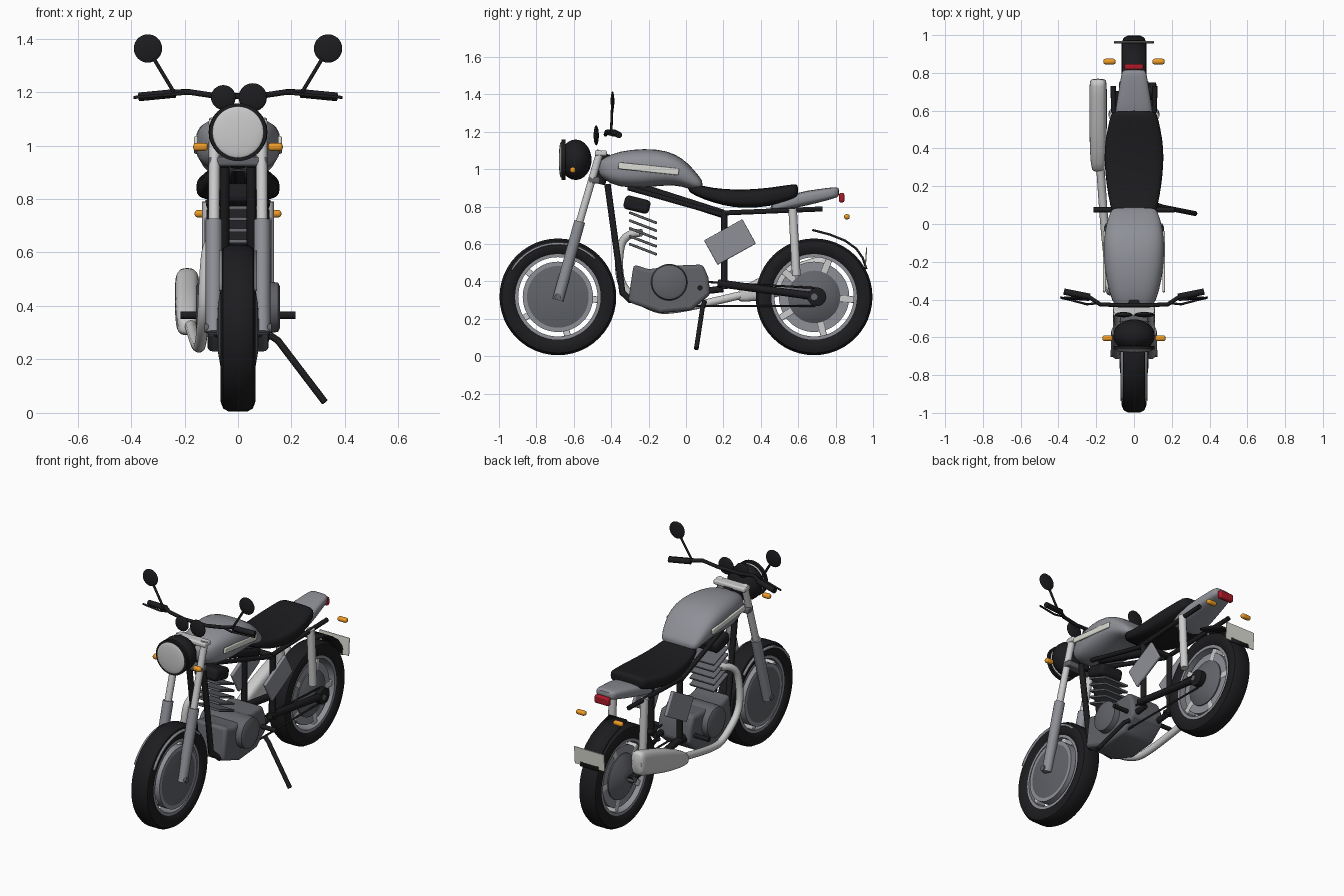
import bpy, bmesh, math
from math import sin, cos, pi, radians
from mathutils import Vector

if "Cube" in bpy.data.objects:
    bpy.data.objects.remove(bpy.data.objects["Cube"])


def material(name, *rgb):
    m = bpy.data.materials.new(name)
    m.diffuse_color = (*rgb, 1)
    m.use_nodes = True
    m.node_tree.nodes["Principled BSDF"].inputs["Base Color"].default_value = m.diffuse_color
    return m


BLACK = material("black", .012, .012, .014)
DARK = material("dark_metal", .12, .125, .14)
PAINT = material("grey_paint", .27, .28, .31)
CHROME = material("chrome", .6, .6, .62)
CREAM = material("cream", .72, .72, .66)
AMBER = material("amber", .85, .33, .02)
RED = material("red", .4, .01, .02)


def finish(ob, name, mat, angle=40):
    ob.name = name
    ob.data.materials.append(mat)
    bpy.ops.object.select_all(action='DESELECT')
    ob.select_set(True)
    bpy.context.view_layer.objects.active = ob
    bpy.ops.object.shade_smooth_by_angle(angle=radians(angle))
    return ob


def from_bmesh(bm, name, mat, angle=40):
    bmesh.ops.recalc_face_normals(bm, faces=bm.faces)
    me = bpy.data.meshes.new(name)
    bm.to_mesh(me)
    bm.free()
    ob = bpy.data.objects.new(name, me)
    bpy.context.collection.objects.link(ob)
    return finish(ob, name, mat, angle)


def box(name, loc, size, mat, rx=0, bevel=.005):
    bpy.ops.mesh.primitive_cube_add(size=1, location=loc, rotation=(radians(rx), 0, 0))
    ob = bpy.context.object
    ob.scale = size
    bpy.ops.object.transform_apply(location=False, rotation=False)
    b = ob.modifiers.new("bevel", 'BEVEL')
    b.width, b.segments = bevel, 3
    return finish(ob, name, mat)


def ball(name, loc, size, mat):
    bpy.ops.mesh.primitive_uv_sphere_add(segments=32, ring_count=16, location=loc)
    bpy.context.object.scale = size
    return finish(bpy.context.object, name, mat, 180)


def tube(name, pts, r, mat, smooth=False):
    cu = bpy.data.curves.new(name, 'CURVE')
    cu.dimensions, cu.bevel_depth, cu.bevel_resolution, cu.use_fill_caps = '3D', r, 3, True
    sp = cu.splines.new('NURBS' if smooth else 'POLY')
    sp.points.add(len(pts) - 1)
    for p, co in zip(sp.points, pts):
        p.co = (*co, 1)
    if smooth:
        sp.use_endpoint_u, sp.order_u, sp.resolution_u = True, 3, 6
    ob = bpy.data.objects.new(name, cu)
    bpy.context.collection.objects.link(ob)
    bpy.ops.object.select_all(action='DESELECT')
    ob.select_set(True)
    bpy.context.view_layer.objects.active = ob
    bpy.ops.object.convert(target='MESH')
    return finish(bpy.context.object, name, mat)


def lathe(name, profile, y, z, mat, closed=False):
    """Spin (x, radius) points around the x axis at (y, z)."""
    bm = bmesh.new()
    n = 48
    rings = [[bm.verts.new((x, y + r * cos(2 * pi * i / n), z + r * sin(2 * pi * i / n)))
              for i in range(n)] for x, r in profile]
    for a, b in zip(rings, rings[1:] + rings[:1] if closed else rings[1:]):
        for i in range(n):
            bm.faces.new((a[i], a[(i + 1) % n], b[(i + 1) % n], b[i]))
    if not closed:
        bm.faces.new(rings[0])
        bm.faces.new(rings[-1])
    return from_bmesh(bm, name, mat)


def loft(name, rows, mat, e=.7, xc=0):
    """Rows of (y, top, bottom, half width) joined by rounded cross-sections."""
    bm = bmesh.new()
    n = 24
    shape = lambda v: math.copysign(abs(v) ** e, v)
    rings = [[bm.verts.new((xc + w * shape(cos(2 * pi * i / n)), y,
                            (t + b) / 2 + (t - b) / 2 * shape(sin(2 * pi * i / n))))
              for i in range(n)] for y, t, b, w in rows]
    for a, b in zip(rings, rings[1:]):
        for i in range(n):
            bm.faces.new((a[i], a[(i + 1) % n], b[(i + 1) % n], b[i]))
    bm.faces.new(rings[0])
    bm.faces.new(rings[-1])
    ob = from_bmesh(bm, name, mat, 70)
    ob.modifiers.new("subsurf", 'SUBSURF').levels = 1
    return ob


def strip(name, pts, hw, mat):
    """Thin curved sheet following (y, z) points."""
    bm = bmesh.new()
    rows = [[bm.verts.new((x, y, z)) for x in (-hw, hw)] for y, z in pts]
    for a, b in zip(rows, rows[1:]):
        bm.faces.new((a[0], a[1], b[1], b[0]))
    ob = from_bmesh(bm, name, mat)
    s = ob.modifiers.new("solidify", 'SOLIDIFY')
    s.thickness, s.offset = .012, 0
    return ob


SIDES = (("left", 1), ("right", -1))

# Wheels: tyre, rim, spokes, discs
for pos, y in (("front", -.685), ("rear", .685)):
    z = .317
    half = [(.045, .225), (.06, .245), (.065, .275), (.056, .3), (.035, .312)]
    lathe(pos + "_tyre", half + [(-x, r) for x, r in reversed(half)], y, z, BLACK, True)
    lathe(pos + "_rim", [(.048, .212), (.048, .236), (-.048, .236), (-.048, .212)], y, z, PAINT, True)
    for k in range(5):
        a = radians(-4 + 72 * k)
        ob = box(f"{pos}_spoke_{k}", (0, y + .13 * cos(a), z + .13 * sin(a)), (.06, .19, .035), CHROME)
        ob.rotation_euler.x = a
    w = .062 if pos == "front" else .028
    lathe(pos + "_brake_disc", [(-w, .188), (w, .188)], y, z, PAINT)
    lathe(pos + "_hub", [(-.078, .03), (-.075, .09), (-w, .165), (w, .165), (.075, .09), (.078, .03)]
          if pos == "front" else [(-.08, .03), (-.08, .06), (-.035, .14), (.035, .14), (.08, .06), (.08, .03)],
          y, z, DARK)
    tube(pos + "_axle", [(-.125, y, z), (.125, y, z)], .018, DARK)

# Fenders and plate
strip("front_fender", [(-.685 + .285 * cos(radians(a)), .317 + .285 * sin(radians(a)))
                       for a in range(45, 151, 7)], .072, PAINT)
strip("rear_fender", [(.675, .675), (.77, .65), (.85, .618), (.91, .575), (.945, .525), (.965, .465)], .062, BLACK)
box("licence_plate", (0, .962, .525), (.21, .006, .11), CREAM, -4, .002)

# Tank, seat and tail
loft("fuel_tank", [(-.47, 1.03, .98, .05), (-.445, 1.06, .945, .1), (-.36, 1.097, .9, .135),
                   (-.22, 1.112, .9, .16), (-.1, 1.1, .915, .162), (-.02, 1.06, .908, .152),
                   (.04, 1.0, .885, .135), (.075, .955, .89, .12), (.088, .935, .905, .1)], PAINT)
loft("seat", [(.0, .94, .88, .1), (.1, .905, .835, .128), (.2, .893, .805, .145), (.3, .89, .79, .156),
              (.4, .895, .795, .158), (.5, .908, .812, .142), (.585, .922, .84, .122),
              (.6, .915, .855, .11)], BLACK, .55)
loft("tail_cowl", [(.45, .815, .77, .1), (.5, .835, .775, .105), (.6, .878, .795, .1), (.7, .892, .818, .082),
                   (.8, .906, .845, .067), (.82, .9, .855, .058)], PAINT, .6)
box("tail_light", (0, .832, .847), (.1, .03, .05), RED, 0, .01)

# Headlight, clamps and gauges
ball("headlight_shell", (0, -.59, 1.05), (.11, .085, .108), BLACK)
ob = lathe("headlight_ring", [(-.01, .094), (-.01, .108), (.01, .108), (.01, .094)], 0, 0, BLACK, True)
ob.rotation_euler.z = pi / 2
ob.location = (0, -.655, 1.05)
ball("headlight_lens", (0, -.668, 1.05), (.096, .012, .096), CHROME)
box("upper_fork_clamp", (0, -.455, 1.085), (.22, .065, .03), CHROME, 0, .01)
box("lower_fork_clamp", (0, -.49, .94), (.22, .06, .035), DARK, 0, .01)
tube("steering_stem", [(0, -.42, 1.08), (0, -.46, .92)], .03, BLACK)
for x, r in ((-.055, .046), (.055, .053)):
    ball("gauge", (x, -.48, 1.18), (r, .014, r), BLACK)

# Handlebar
tube("handlebar", [(s * x, y, z) for s, x, y, z in
                   [(-1, .36, -.36, 1.18), (-1, .24, -.385, 1.2), (-1, .18, -.425, 1.2), (-1, .08, -.43, 1.185),
                    (1, .08, -.43, 1.185), (1, .18, -.425, 1.2), (1, .24, -.385, 1.2), (1, .36, -.36, 1.18)]],
     .011, BLACK)

# Crankcase and cylinder
bm = bmesh.new()
outline = [(-.28, .49), (-.2, .465), (-.04, .485), (.09, .49), (.12, .42), (.13, .33), (.03, .245),
           (-.14, .23), (-.31, .29)]
face = bm.faces.new([bm.verts.new((-.115, y, z)) for y, z in outline])
new = bmesh.ops.extrude_face_region(bm, geom=[face])["geom"]
bmesh.ops.translate(bm, verts=[v for v in new if isinstance(v, bmesh.types.BMVert)], vec=(.23, 0, 0))
bev = from_bmesh(bm, "crankcase", DARK).modifiers.new("bevel", 'BEVEL')
bev.width, bev.segments = .02, 3
lathe("crankcase_cover", [(-.158, .075), (-.15, .092), (-.11, .098), (.11, .098), (.15, .092), (.158, .075)],
      -.09, .395, DARK)
for k in range(5):
    box(f"cooling_fin_{k}", (0, -.23, .55 + .042 * k + .022), (.17, .16, .014), DARK, -21, .004)
box("valve_cover", (0, -.262, .81), (.16, .14, .075), BLACK, -14, .022)

# Exhaust on one side only
tube("exhaust_pipe", [(-.06, -.24, .66), (-.11, -.335, .66), (-.125, -.365, .5), (-.13, -.34, .35),
                      (-.14, -.17, .25), (-.15, -.08, .245), (-.165, .1, .28), (-.18, .33, .335)],
     .022, CHROME, True)
loft("muffler", [(.275, .345, .3, .025), (.3, .375, .285, .04), (.45, .45, .305, .046), (.6, .5, .345, .047),
                 (.75, .55, .39, .047), (.77, .54, .4, .04)], CHROME, .65, -.19)

# Frame centre tubes, chain, stand
tube("backbone", [(0, -.44, 1.0), (0, -.3, .92), (0, .2, .76)], .024, BLACK)
tube("chain", [(.085, .05, .40), (.085, .685, .365), (.085, .735, .317), (.085, .685, .268),
               (.085, .05, .268)], .006, BLACK)
lathe("sprocket", [(.08, .05), (.115, .05), (.12, .035)], .7, .317, BLACK)
tube("kickstand", [(.12, .1, .29), (.15, .09, .27), (.325, .055, .04)], .013, BLACK)
tube("footpegs", [(-.215, .075, .365), (.215, .075, .365)], .014, BLACK)
tube("frame_cross_tube", [(-.1, .2, .76), (.1, .2, .76)], .018, BLACK)

# Parts repeated on both sides
for side, s in SIDES:
    def both(name, pts, r, mat):
        return tube(f"{name}_{side}", [(s * x, y, z) for x, y, z in pts], r, mat)
    both("upper_fork", [(.088, -.457, 1.1), (.09, -.58, .68)], .021, CHROME)
    both("lower_fork", [(.09, -.568, .72), (.09, -.685, .3)], .031, PAINT)
    both("down_tube", [(.05, -.42, .92), (.05, -.34, .34), (.08, -.3, .3), (.08, .2, .36)], .018, BLACK)
    both("side_backbone", [(.06, -.31, .9), (.1, .2, .755)], .014, BLACK)
    both("seat_rail", [(.1, .19, .765), (.11, .73, .787)], .014, BLACK)
    both("seat_post", [(.1, .205, .76), (.1, .205, .36)], .018, BLACK)
    both("swingarm", [(.1, .17, .39), (.1, .7, .318)], .022, BLACK)
    both("shock_absorber", [(.11, .57, .79), (.11, .59, .43)], .024, CHROME)
    both("grip", [(.235, -.385, 1.195), (.37, -.358, 1.182)], .017, BLACK)
    both("lever", [(.2, -.42, 1.195), (.25, -.425, 1.19), (.39, -.388, 1.18)], .006, BLACK)
    both("mirror_stem", [(.24, -.4, 1.2), (.315, -.395, 1.325)], .007, BLACK)
    ball(f"mirror_{side}", (s * .337, -.393, 1.363), (.053, .01, .053), BLACK)
    box(f"tank_stripe_{side}", (s * .157, -.2, 1.002), (.014, .325, .036), CREAM, -6, .006)
    box(f"side_panel_{side}", (s * .115, .235, .61), (.02, .235, .15), PAINT, 29, .006)
    box(f"front_indicator_{side}", (s * .14, -.605, .995), (.055, .03, .03), AMBER, 0, .012)
    box(f"rear_indicator_{side}", (s * .13, .86, .745), (.065, .03, .028), AMBER, 0, .012)
